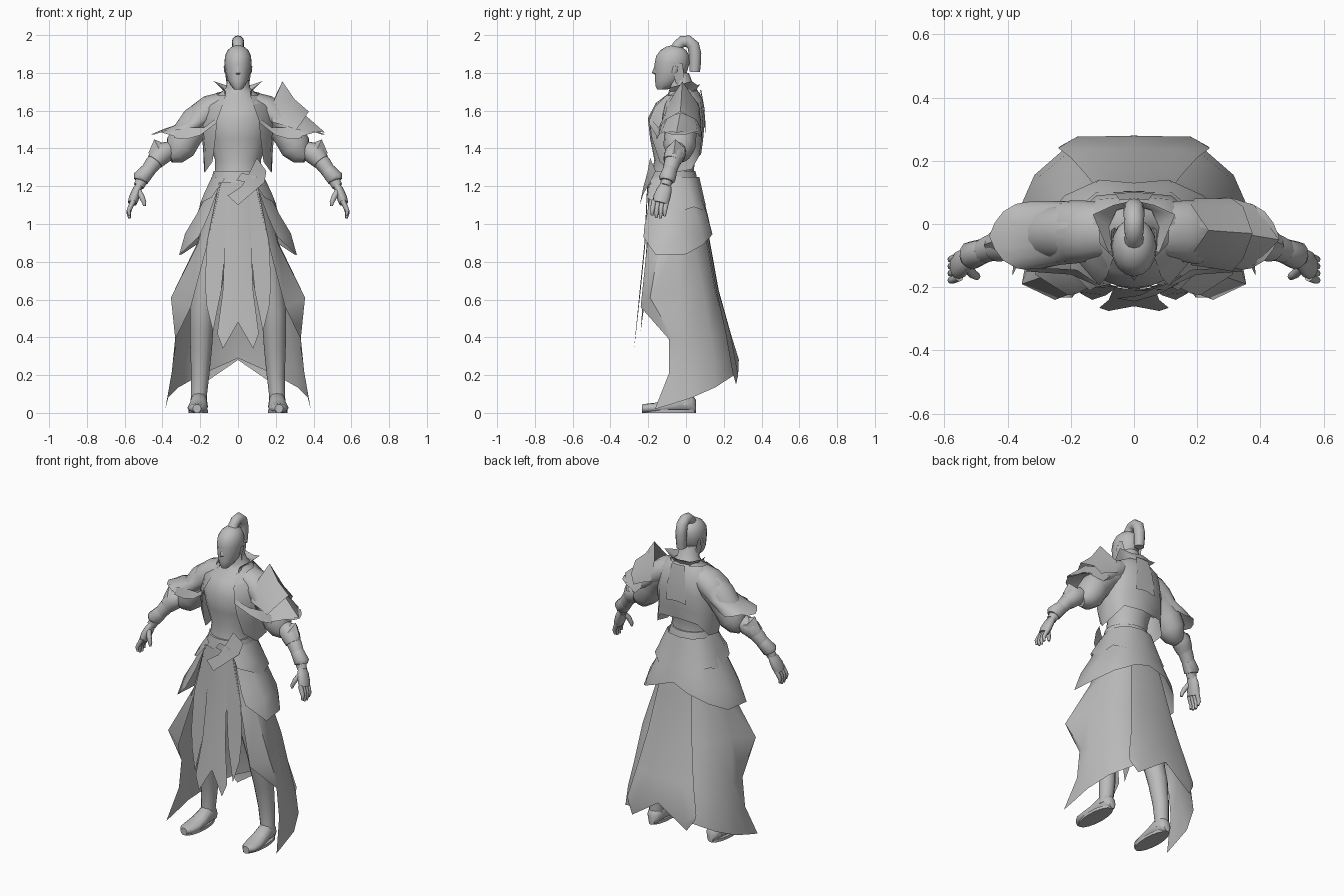
import bpy, bmesh, math
from mathutils import Vector as V

cloth = bpy.data.materials.new("plain_grey")
cloth.diffuse_color = (0.5, 0.5, 0.5, 1)


def loft(name, rows, closed=True, caps=True, mirror=False, angle=50):
    """Skin a list of equally long point rows into one surface."""
    bm = bmesh.new()
    vs = [[bm.verts.new(p) for p in r] for r in rows]
    n = len(rows[0])
    for a, b in zip(vs, vs[1:]):
        for i in range(n if closed else n - 1):
            j = (i + 1) % n
            bm.faces.new((a[i], a[j], b[j], b[i]))
    if closed and caps:
        bm.faces.new(vs[0][::-1])
        bm.faces.new(vs[-1])
    bmesh.ops.recalc_face_normals(bm, faces=bm.faces)
    me = bpy.data.meshes.new(name)
    bm.to_mesh(me)
    bm.free()
    me.materials.append(cloth)
    ob = bpy.data.objects.new(name, me)
    bpy.context.collection.objects.link(ob)
    if mirror:
        m = ob.modifiers.new("mirror", 'MIRROR')
        m.merge_threshold = 0.0005
    bpy.ops.object.select_all(action='DESELECT')
    ob.select_set(True)
    bpy.context.view_layer.objects.active = ob
    bpy.ops.object.shade_smooth_by_angle(angle=math.radians(angle))
    return ob


def sheet(name, rows, mirror=True):
    return loft(name, rows, closed=False, mirror=mirror)


def ring(c, a, b, n=16):
    t = [2 * math.pi * i / n for i in range(n)]
    return [V(c) + V(a) * math.cos(k) + V(b) * math.sin(k) for k in t]


def flat_rings(specs, n=16):
    """Horizontal ellipses from (z, x, y, radius x, radius y)."""
    return [ring((x, y, z), (rx, 0, 0), (0, ry, 0), n) for z, x, y, rx, ry in specs]


def tube(name, pts, mirror=True, ref=(0, 1, 0), n=12, flat=1.0):
    """Tube through (x, y, z, radius); flat squeezes it across ref."""
    c = [V(p[:3]) for p in pts]
    rows = []
    for i, p in enumerate(pts):
        t = (c[min(i + 1, len(c) - 1)] - c[max(i - 1, 0)]).normalized()
        a = (V(ref) - t * t.dot(V(ref))).normalized()
        rows.append(ring(c[i], a * p[3], t.cross(a) * p[3] * flat, n))
    return loft(name, rows, mirror=mirror)


# Torso, neck and head
loft("torso", flat_rings([
    (1.16, 0, -.065, .14, .13), (1.27, 0, -.07, .122, .11), (1.34, 0, -.06, .122, .108),
    (1.45, 0, -.06, .155, .13), (1.56, 0, -.06, .175, .142), (1.64, 0, -.035, .155, .125),
    (1.69, 0, -.01, .1, .085), (1.72, 0, -.02, .065, .065), (1.8, 0, -.04, .05, .055)], 20))
loft("belt", flat_rings([(1.19, 0, -.068, .15, .138), (1.28, 0, -.07, .13, .12)], 20), angle=30)
loft("head", flat_rings([
    (1.712, 0, -.125, .02, .027), (1.73, 0, -.113, .036, .048), (1.76, 0, -.095, .054, .069),
    (1.8, 0, -.08, .065, .084), (1.85, 0, -.074, .072, .092), (1.89, 0, -.07, .069, .088),
    (1.92, 0, -.067, .055, .068), (1.938, 0, -.065, .034, .042), (1.945, 0, -.065, .012, .015)]))
sheet("nose", [[(0, -.166, 1.84), (.007, -.16, 1.84)], [(0, -.18, 1.8), (.013, -.16, 1.797)],
               [(0, -.155, 1.787), (.01, -.154, 1.788)]])
tube("ear", [(.063, -.07, 1.79, .006), (.069, -.06, 1.81, .014), (.071, -.055, 1.835, .012)], n=8, flat=.4)
sheet("side_hair", [[(.072, -.08, 1.86), (.072, -.02, 1.85)], [(.068, -.07, 1.8), (.06, -.01, 1.79)],
                    [(.06, -.05, 1.74), (.055, -.02, 1.75)]])
tube("ponytail", [(0, -.05, 1.925, .034), (0, -.04, 1.95, .028), (0, -.02, 1.965, .031),
                  (0, .01, 1.968, .032), (0, .038, 1.945, .033), (0, .048, 1.9, .033),
                  (0, .048, 1.85, .031), (0, .046, 1.805, .028)], False, (1, 0, 0))

# Collar and open short jacket
sheet("collar", [
    [(0, .055, 1.68), (.055, .04, 1.68), (.085, -.02, 1.675), (.07, -.1, 1.66)],
    [(0, .06, 1.72), (.055, .045, 1.72), (.08, -.01, 1.71), (.065, -.085, 1.7)],
    [(0, .075, 1.74), (.065, .06, 1.735), (.13, .03, 1.757), (.08, -.09, 1.72)]])
sheet("jacket", [
    [(0, .06, 1.71), (.07, .05, 1.705), (.11, 0, 1.695), (.11, -.06, 1.68), (.065, -.105, 1.68)],
    [(0, .088, 1.66), (.11, .078, 1.65), (.17, 0, 1.665), (.16, -.1, 1.63), (.085, -.165, 1.62)],
    [(0, .1, 1.55), (.12, .09, 1.54), (.195, .02, 1.52), (.185, -.11, 1.52), (.11, -.195, 1.55)],
    [(0, .09, 1.44), (.13, .08, 1.43), (.185, .01, 1.4), (.175, -.12, 1.4), (.12, -.18, 1.45)],
    [(0, .08, 1.37), (.13, .07, 1.36), (.18, .03, 1.29), (.178, -.07, 1.27), (.135, -.14, 1.33)]])
sheet("back_patch", [[(0, .08, 1.71), (.045, .075, 1.71)], [(0, .1, 1.6), (.06, .097, 1.6)],
                     [(0, .104, 1.49), (.07, .1, 1.48)]])

# Arms, cuffs and hands
tube("sleeve", [(.1, -.015, 1.6, .08), (.17, -.02, 1.575, .088), (.22, -.025, 1.54, .088),
                (.27, -.03, 1.47, .085), (.305, -.035, 1.41, .085), (.335, -.04, 1.375, .065),
                (.365, -.045, 1.36, .04)], n=14)
tube("forearm", [(.34, -.04, 1.39, .042), (.4, -.055, 1.37, .046), (.45, -.075, 1.32, .043),
                 (.5, -.095, 1.25, .034), (.525, -.11, 1.2, .028)])
tube("elbow_cuff", [(.36, -.045, 1.395, .045), (.39, -.053, 1.38, .056), (.415, -.064, 1.36, .055),
                    (.44, -.075, 1.33, .046)])
sheet("elbow_point", [[(.385, -.1, 1.4), (.4, -.05, 1.43), (.385, -.005, 1.4)],
                      [(.42, -.105, 1.4), (.443, -.055, 1.448), (.42, -.005, 1.4)],
                      [(.45, -.115, 1.35), (.475, -.065, 1.375), (.45, -.02, 1.35)]])
tube("wrist_cuff", [(.475, -.085, 1.285, .039), (.515, -.1, 1.24, .045), (.52, -.103, 1.228, .034)])
tube("palm", [(.518, -.105, 1.215, .027), (.535, -.115, 1.18, .04), (.55, -.128, 1.14, .045),
              (.56, -.136, 1.11, .04)], flat=.6)
for i in range(4):
    y = -.102 - i * .022
    drop = (.012, 0, .002, .016)[i]
    tube("finger", [(.553, y, 1.125, .014), (.572, y - .008, 1.085, .013),
                    (.579, y - .01, 1.055 + drop, .011), (.574, y - .012, 1.03 + drop, .007)], n=8)
tube("thumb", [(.53, -.135, 1.18, .015), (.51, -.158, 1.145, .015), (.497, -.166, 1.115, .012),
               (.495, -.168, 1.095, .007)], n=8)

# Shoulder caps: tilted rings at the neck side, level ones at the pointed band
cape = [ring((.085, -.02, 1.635), (.025, 0, .058), (0, .085, 0)),
        ring((.14, -.022, 1.61), (.04, 0, .066), (0, .095, 0)),
        ring((.185, -.025, 1.575), (.06, 0, .052), (0, .1, 0))]
cape += flat_rings([(1.535, .225, -.028, .075, .1), (1.5, .285, -.033, .115, .105),
                    (1.475, .325, -.038, .125, .11)])
for i, p in enumerate(cape[-1]):
    p.z += .012 if i % 4 == 2 else -.014 if i % 4 == 0 and i else 0
    if i == 0:
        p.x += .008
loft("shoulder_cape", cape, caps=False, mirror=True)
sheet("band_front", [[(.115, -.19, 1.56), (.18, -.145, 1.51), (.26, -.14, 1.51), (.33, -.14, 1.5)],
                     [(.12, -.195, 1.53), (.2, -.16, 1.47), (.27, -.155, 1.45), (.34, -.15, 1.455)]])

# Layered armour on one shoulder
sheet("shoulder_spike", [
    [(.18, -.13, 1.54), (.18, -.1, 1.63), (.235, -.02, 1.755), (.18, .06, 1.64), (.19, .08, 1.55)],
    [(.25, -.14, 1.52), (.28, -.105, 1.6), (.3, -.025, 1.66), (.28, .055, 1.6), (.25, .08, 1.53)],
    [(.31, -.15, 1.5), (.345, -.11, 1.55), (.375, -.03, 1.595), (.345, .055, 1.55), (.31, .08, 1.5)]],
    False)
sheet("shoulder_lower_plate", [
    [(.25, -.14, 1.5), (.3, -.1, 1.56), (.34, -.03, 1.59), (.3, .05, 1.56), (.25, .08, 1.5)],
    [(.3, -.155, 1.45), (.38, -.13, 1.49), (.46, -.05, 1.485), (.38, .06, 1.49), (.3, .085, 1.45)]],
    False)

# Sash tied across the front of the waist
sheet("sash", [[(.1, -.19, 1.35), (.15, -.16, 1.28)], [(.06, -.205, 1.27), (.14, -.19, 1.22)],
               [(.02, -.225, 1.2), (.07, -.225, 1.16)], [(-.055, -.235, 1.15), (0, -.245, 1.1)]], False)
sheet("sash_loop", [[(-.01, -.21, 1.23), (.02, -.21, 1.27)], [(.06, -.212, 1.22), (.1, -.205, 1.25)]], False)

# Two hip flap tiers
sheet("hip_flap_upper", [
    [(0, .07, 1.25), (.08, .055, 1.25), (.13, .0, 1.25), (.138, -.07, 1.25), (.12, -.14, 1.25), (.07, -.19, 1.24)],
    [(0, .095, 1.14), (.11, .085, 1.12), (.17, .03, 1.14), (.185, -.05, 1.12), (.18, -.13, 1.16), (.12, -.2, 1.17)],
    [(0, .105, 1.1), (.12, .1, 1.07), (.19, .04, 1.09), (.21, -.05, 1.06), (.2, -.15, 1.11), (.14, -.21, 1.14)]])
sheet("hip_flap_lower", [
    [(0, .075, 1.2), (.08, .065, 1.2), (.13, .02, 1.2), (.15, -.05, 1.2), (.14, -.13, 1.2), (.1, -.185, 1.2)],
    [(0, .115, 1.05), (.11, .11, 1.05), (.18, .06, 1.04), (.22, -.04, 1.04), (.22, -.14, 1.05), (.15, -.205, 1.06)],
    [(0, .125, 1.0), (.12, .13, .98), (.21, .085, .95), (.27, -.03, .95), (.28, -.14, .95), (.18, -.22, .99)],
    [(0, .13, .985), (.11, .14, .945), (.22, .09, .89), (.295, .0, .84), (.312, -.16, .835), (.21, -.225, .93)]])

# Long open skirt, back panel and front strips
sheet("long_skirt", [
    [(0, .07, 1.22), (.07, .06, 1.22), (.12, .02, 1.22), (.14, -.05, 1.22), (.13, -.13, 1.22), (.09, -.19, 1.22)],
    [(0, .12, .9), (.11, .11, .9), (.18, .04, .9), (.215, -.05, .9), (.21, -.14, .9), (.16, -.205, .9)],
    [(0, .165, .65), (.14, .155, .65), (.24, .09, .65), (.3, -.03, .65), (.355, -.19, .61), (.25, -.24, .56)],
    [(0, .23, .42), (.17, .215, .42), (.275, .13, .4), (.325, .0, .38), (.332, -.07, .4), (.332, -.09, .39)],
    [(0, .255, .32), (.185, .245, .3), (.3, .15, .26), (.35, .01, .22), (.35, -.07, .22), (.35, -.09, .21)],
    [(0, .265, .29), (.2, .255, .2), (.315, .155, .135), (.37, .03, .08), (.378, -.08, .045), (.385, -.165, .02)]])
sheet("back_panel", [
    [(0, .085, 1.15), (.045, .085, 1.15), (.07, .08, 1.15)],
    [(0, .128, .9), (.08, .125, .9), (.12, .115, .9)],
    [(0, .173, .65), (.11, .17, .65), (.155, .16, .65)],
    [(0, .237, .42), (.14, .235, .42), (.2, .21, .42)],
    [(0, .279, .285), (.18, .276, .2), (.24, .24, .25)],
    [(0, .28, .28), (.19, .265, .15), (.235, .245, .22)]])
sheet("front_panel", [
    [(0, -.205, 1.22), (.04, -.203, 1.22), (.06, -.2, 1.22)],
    [(0, -.22, .9), (.05, -.22, .9), (.07, -.215, .9)],
    [(0, -.245, .65), (.06, -.245, .65), (.08, -.24, .65)],
    [(0, -.26, .48), (.08, -.275, .34), (.11, -.265, .42)]])
sheet("front_strip", [
    [(.05, -.198, 1.22), (.1, -.186, 1.22)], [(.065, -.208, .9), (.165, -.204, .9)],
    [(.088, -.225, .65), (.175, -.215, .68)], [(.132, -.24, .43), (.165, -.222, .56)]])

# Legs and shoes
tube("leg", [(.09, -.06, 1.08, .09), (.15, -.07, .75, .085), (.188, -.06, .54, .066), (.192, -.045, .45, .062),
             (.195, -.02, .35, .058), (.2, .0, .2, .048), (.207, .0, .09, .042), (.209, .0, .04, .044)])
loft("shoe", [ring((x, y, h / 2), (w, 0, 0), (0, 0, h / 2), 12) for x, y, w, h in [
    (.205, .052, .022, .07), (.206, .03, .042, .1), (.207, -.03, .045, .11), (.21, -.09, .05, .075),
    (.214, -.15, .054, .055), (.217, -.2, .046, .05), (.217, -.232, .022, .045)]], mirror=True)
loft("sole", [ring((.211, -.09, z), (.052, 0, 0), (0, .142, 0), 16) for z in (0, .018)], mirror=True, angle=30)
